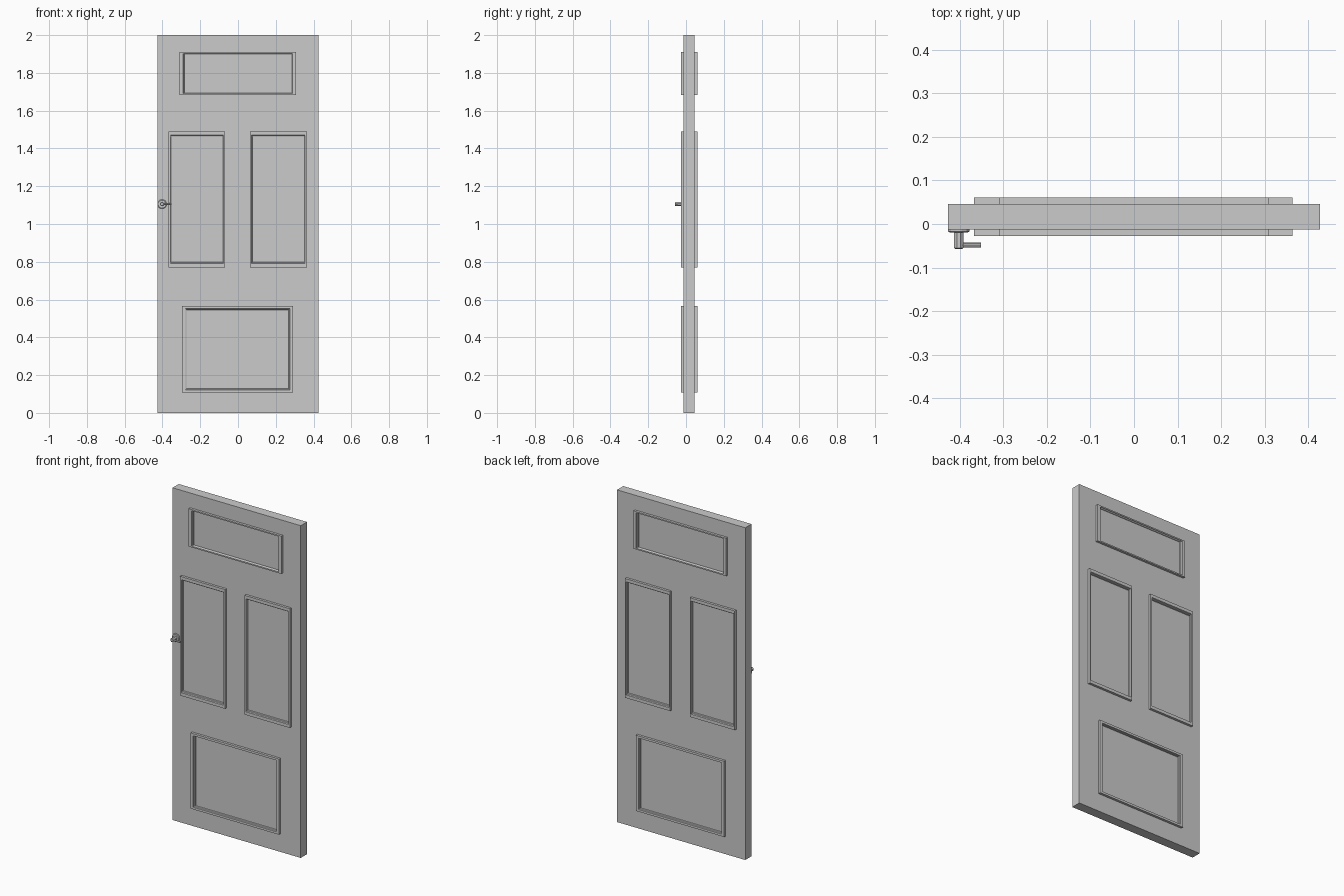
import bpy, bmesh, math
from mathutils import Matrix

if "Cube" in bpy.data.objects:
    bpy.data.objects.remove(bpy.data.objects["Cube"])

FRONT, BACK = -0.013, 0.046      # slab faces in y
RAISE = 0.0145                   # moulding height above the slab


def finish(bm, name):
    bmesh.ops.recalc_face_normals(bm, faces=bm.faces)
    me = bpy.data.meshes.new(name)
    bm.to_mesh(me)
    bm.free()
    ob = bpy.data.objects.new(name, me)
    bpy.context.collection.objects.link(ob)
    return ob


def box(name, x0, x1, y0, y1, z0, z1):
    bm = bmesh.new()
    m = Matrix.Translation(((x0 + x1) / 2, (y0 + y1) / 2, (z0 + z1) / 2))
    bmesh.ops.create_cube(bm, size=1, matrix=m @ Matrix.Diagonal((x1 - x0, y1 - y0, z1 - z0, 1)))
    return finish(bm, name)


def moulding(name, x0, x1, z0, z1, wx, wz, face, out):
    """Rectangular frame: flat outer band, sloping inner edge down to the panel."""
    bm = bmesh.new()
    profile = [(0, -0.002), (0, RAISE), (0.7, RAISE), (0.8, RAISE * 0.55),
               (0.92, RAISE * 0.45), (1, 0), (1, -0.002)]
    rings = []
    for t, h in profile:
        a, b, y = wx * t, wz * t, face + out * h
        rings.append([bm.verts.new((x, y, z)) for x, z in
                      ((x0 + a, z0 + b), (x1 - a, z0 + b), (x1 - a, z1 - b), (x0 + a, z1 - b))])
    for i, r in enumerate(rings):
        s = rings[(i + 1) % len(rings)]
        for k in range(4):
            j = (k + 1) % 4
            bm.faces.new((r[k], r[j], s[j], s[k]))
    return finish(bm, name)


def turned(name, x, z, profile, sides):
    """Solid turned about the y axis; profile is (radius, y)."""
    bm = bmesh.new()
    rings = []
    for r, y in profile:
        angles = [2 * math.pi * (k + 0.5) / sides for k in range(sides)]
        rings.append([bm.verts.new((x + r * math.cos(a), y, z + r * math.sin(a))) for a in angles])
    for r, s in zip(rings, rings[1:]):
        for k in range(sides):
            j = (k + 1) % sides
            bm.faces.new((r[k], r[j], s[j], s[k]))
    bm.faces.new(rings[0])
    bm.faces.new(rings[-1])
    return finish(bm, name)


# Door slab
box("door_slab", -0.427, 0.427, FRONT, BACK, 0, 2)

# Panel mouldings on both faces
panels = {
    "top_panel": (-0.31, 0.308, 1.683, 1.911, 0.026, 0.011),
    "middle_left_panel": (-0.367, -0.068, 0.771, 1.489, 0.012, 0.027),
    "middle_right_panel": (0.064, 0.364, 0.771, 1.489, 0.012, 0.027),
    "bottom_panel": (-0.296, 0.292, 0.109, 0.565, 0.024, 0.019),
}
for name, dims in panels.items():
    moulding(name + "_front", *dims, FRONT, -1)
    moulding(name + "_back", *dims, BACK, 1)

# Handle: rose plate, stem and lever
HX, HZ = -0.402, 1.105
turned("handle_rose", HX, HZ, [(0.025, FRONT + 0.001), (0.025, -0.017), (0.021, -0.02)], 12)
turned("handle_stem", HX, HZ, [(0.0115, FRONT), (0.0115, -0.055), (0.009, -0.057)], 8)
bm = bmesh.new()
x0, x1 = HX, -0.351
m = Matrix.Translation(((x0 + x1) / 2, -0.0485, HZ)) @ Matrix.Rotation(math.pi / 2, 4, 'Y')
bmesh.ops.create_cone(bm, cap_ends=True, segments=8, radius1=0.0055, radius2=0.0055,
                      depth=x1 - x0, matrix=m)
finish(bm, "handle_lever")
